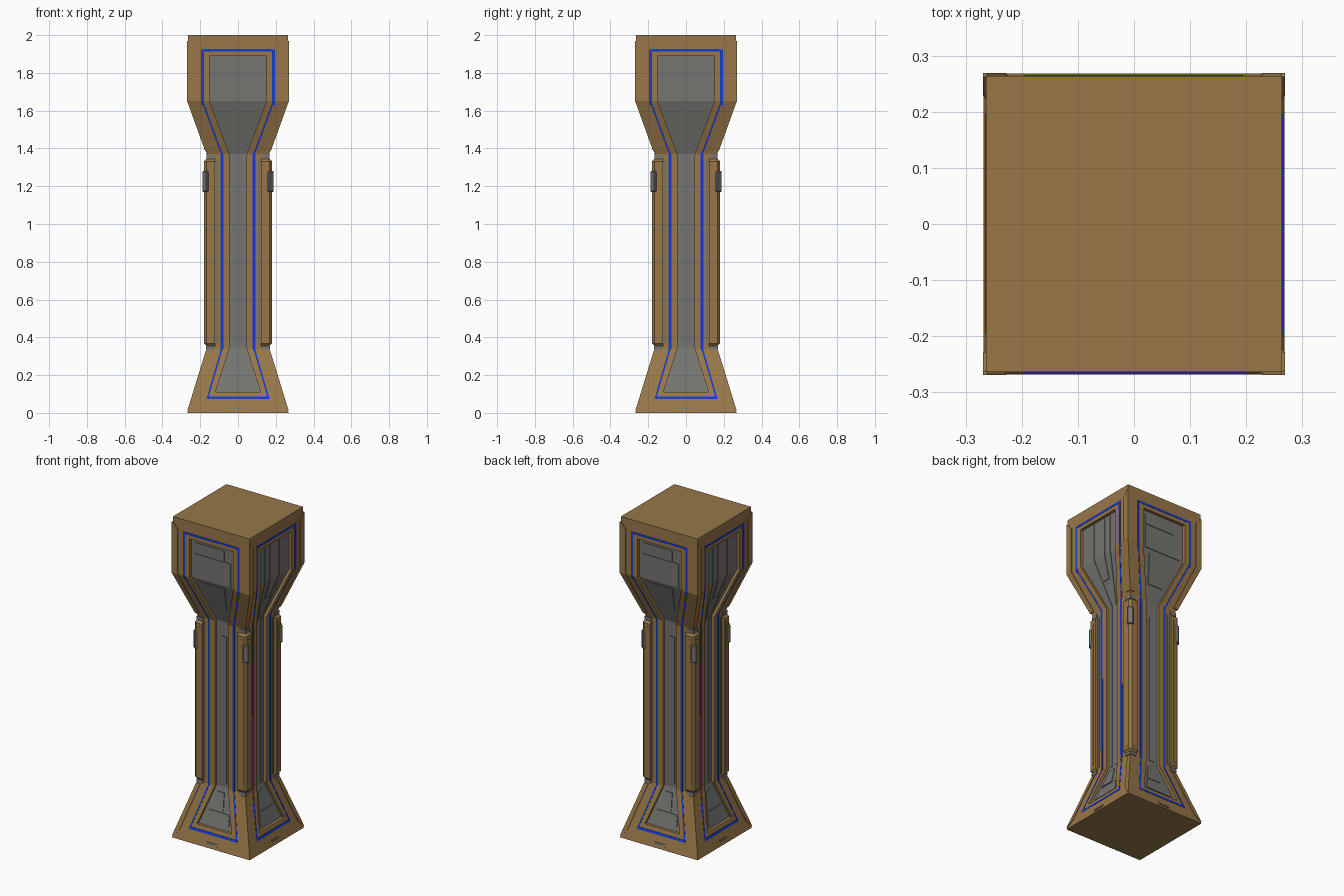
import bpy, bmesh, math
from mathutils import Matrix, Vector

if "Cube" in bpy.data.objects:
    bpy.data.objects.remove(bpy.data.objects["Cube"])


def material(name, rgb):
    m = bpy.data.materials.new(name)
    m.diffuse_color = (*rgb, 1)
    m.use_nodes = True
    m.node_tree.nodes["Principled BSDF"].inputs["Base Color"].default_value = m.diffuse_color
    return m


BRONZE = material("bronze", (0.315, 0.185, 0.066))
GREY = material("panel grey", (0.18, 0.178, 0.166))
BLUE = material("glow blue", (0.008, 0.045, 0.62))

# Half width of the square pillar against height
PROFILE = [(0, .268), (.34, .163), (1.37, .163), (1.65, .264), (2, .264)]
RECESS = .018


def half(z):
    for (z0, d0), (z1, d1) in zip(PROFILE, PROFILE[1:]):
        if z <= z1:
            return d0 + (d1 - d0) * (z - z0) / (z1 - z0)
    return PROFILE[-1][1]


def point(side, u, z, off=0.0):
    """Point on one of the four sides: u across, off outwards."""
    return Matrix.Rotation(side * math.pi / 2, 3, 'Z') @ Vector((u, -half(z) - off, z))


def face(bm, pts, mat=0):
    f = bm.faces.new([bm.verts.new(p) for p in pts])
    f.material_index = mat


def finish(name, bm, *mats):
    bmesh.ops.remove_doubles(bm, verts=bm.verts, dist=1e-5)
    bmesh.ops.recalc_face_normals(bm, faces=bm.faces)
    me = bpy.data.meshes.new(name)
    bm.to_mesh(me)
    bm.free()
    for m in mats:
        me.materials.append(m)
    ob = bpy.data.objects.new(name, me)
    bpy.context.collection.objects.link(ob)
    return ob


def plate(name, rows, off, mat, thick=.006, mirror=False, sides=range(4)):
    """Thin plate following the profile; rows are (z, u0, u1), u1 None = to the corner."""
    bm = bmesh.new()
    for s in sides:
        for sg in ((1, -1) if mirror else (1,)):
            rings = []
            for z, a, b in rows:
                bt = b if b is not None else half(z) + off
                bb = b if b is not None else half(z) + off - thick
                rings.append([point(s, sg * a, z, off), point(s, sg * bt, z, off),
                              point(s, sg * bb, z, off - thick), point(s, sg * a, z, off - thick)])
            for r, q in zip(rings, rings[1:]):
                for i in range(4):
                    if rows[0][2] is None and i == 1:
                        continue  # open where it meets its neighbour round the corner
                    j = (i + 1) % 4
                    face(bm, (r[i], r[j], q[j], q[i]))
            face(bm, rings[0])
            face(bm, rings[-1])
    return finish(name, bm, mat)


# Pillar body with a recessed grey panel in each side
OPENING = [(.11, .12), (.34, .046), (1.37, .046), (1.65, .15), (1.89, .15)]
bm = bmesh.new()
for s in range(4):
    for (z0, c0), (z1, c1) in zip(OPENING, OPENING[1:]):
        for g in (1, -1):
            face(bm, (point(s, g * c0, z0), point(s, g * half(z0), z0),
                      point(s, g * half(z1), z1), point(s, g * c1, z1)))
            face(bm, (point(s, g * c0, z0), point(s, g * c1, z1),
                      point(s, g * c1, z1, -RECESS), point(s, g * c0, z0, -RECESS)))
        face(bm, (point(s, -c0, z0, -RECESS), point(s, c0, z0, -RECESS),
                  point(s, c1, z1, -RECESS), point(s, -c1, z1, -RECESS)), 1)
    for (z, c), ze in ((OPENING[0], 0), (OPENING[-1], 2)):
        d, e = half(z), half(ze)
        face(bm, (point(s, -e, ze), point(s, e, ze), point(s, d, z),
                  point(s, c, z), point(s, -c, z), point(s, -d, z)))
        face(bm, (point(s, -c, z), point(s, c, z), point(s, c, z, -RECESS), point(s, -c, z, -RECESS)))
for z in (0, 2):
    face(bm, [point(s, half(z), z) for s in range(4)])
finish("pillar_body", bm, BRONZE, GREY)

# Blue light line round each panel, wide on the upright parts and fine on the slopes
LINE = [("base_light", [(.075, .158, .167), (.34, .081, .09)]),
        ("shaft_light", [(.335, .078, .092), (1.375, .078, .092)]),
        ("flare_light", [(1.37, .081, .09), (1.65, .184, .193)]),
        ("capital_light", [(1.63, .181, .195), (1.65, .181, .195), (1.925, .181, .195)])]
for name, rows in LINE:
    plate(name, rows, .0015, BLUE, .003, True)
plate("capital_light_top", [(1.913, -.182, .182), (1.926, -.182, .182)], .0015, BLUE, .003)
plate("base_light_bottom", [(.073, -.165, .165), (.087, -.162, .162)], .0018, BLUE, .003)

# Raised corner trim on the capital and the base
plate("capital_corner_trim", [(1.39, .145, None), (1.65, .228, None), (1.93, .228, None),
                              (1.968, .262, None)], .005, BRONZE, .006, True)
plate("base_corner_trim", [(.012, .262, None), (.05, .228, None), (.33, .142, None)],
      .004, BRONZE, .005, True)

# Corner columns of the shaft, with chamfered edges and tapered ends
bm = bmesh.new()
for s in range(4):
    rot = Matrix.Rotation(s * math.pi / 2, 3, 'Z')
    rings = []
    for z, o in ((.352, .165), (.368, .179), (1.332, .179), (1.348, .165)):
        k = .013
        sec = [(.122, .122), (o, .122), (o, o - k), (o - k, o), (.122, o)]
        rings.append([rot @ Vector((x, y, z)) for x, y in sec])
    for r, q in zip(rings, rings[1:]):
        for i in range(5):
            j = (i + 1) % 5
            face(bm, (r[i], r[j], q[j], q[i]))
    face(bm, rings[0])
    face(bm, rings[-1])
finish("corner_columns", bm, BRONZE)
plate("column_ridges", [(.39, .140, .158), (1.31, .140, .158)], .018, BRONZE, .004, True)
plate("shaft_side_strips", [(.37, .106, .119), (1.34, .106, .119)], .003, GREY, .004, True)

# Grey collars where the columns end
plate("lower_collar", [(.336, .125, None), (.355, .125, None)], .005, GREY, .006, True)
plate("upper_collar", [(1.345, .125, None), (1.368, .125, None)], .005, GREY, .006, True)

# Grey clips on the column corners
bm = bmesh.new()
for s in range(4):
    a = math.pi / 4 + s * math.pi / 2
    r = .1725 * math.sqrt(2)
    m = (Matrix.Translation((r * math.cos(a), r * math.sin(a), 1.225))
         @ Matrix.Rotation(a, 4, 'Z') @ Matrix.Diagonal((.018, .034, .11, 1)))
    res = bmesh.ops.create_cube(bm, size=1, matrix=m)
    edges = {e for v in res['verts'] for e in v.link_edges}
    bmesh.ops.bevel(bm, geom=list(edges), offset=.004, segments=1, affect='EDGES')
finish("column_clips", bm, GREY)

# Raised plating inside the recessed panels
R = -RECESS
plate("shaft_spine", [(.36, -.012, .024), (1.28, -.012, .024)], R + .004, GREY, sides=(0, 2))
plate("shaft_ribs", [(.34, .014, .03), (1.37, .014, .03)], R + .004, GREY, .006, True, (1, 3))
plate("capital_panel", [(1.655, -.125, .125), (1.80, -.125, .125)], R + .004, GREY, sides=(0, 2))
plate("capital_panel_upper", [(1.805, -.125, .08), (1.87, -.125, .08)], R + .004, GREY, sides=(0, 2))
plate("capital_lower_panel", [(1.47, -.05, .05), (1.63, -.09, .075)], R + .004, GREY, sides=(0, 2))
plate("capital_ribs", [(1.37, .012, .022), (1.65, .05, .09), (1.88, .05, .09)],
      R + .004, GREY, .006, True, (1, 3))
plate("capital_centre_rib", [(1.52, -.022, .022), (1.65, -.04, .04), (1.88, -.04, .04)],
      R + .004, GREY, sides=(1, 3))
plate("base_panel", [(.13, -.085, .09), (.20, -.065, .07)], R + .004, GREY)
plate("base_panel_upper", [(.21, -.06, .03), (.31, -.03, .015)], R + .004, GREY)

# Small vent slot at the foot of each side
plate("foot_slot", [(.014, -.042, .042), (.034, -.036, .036)], .002, BRONZE, .004)
plate("foot_slot_bar", [(.020, -.034, .034), (.029, -.032, .032)], .004, GREY, .004)
